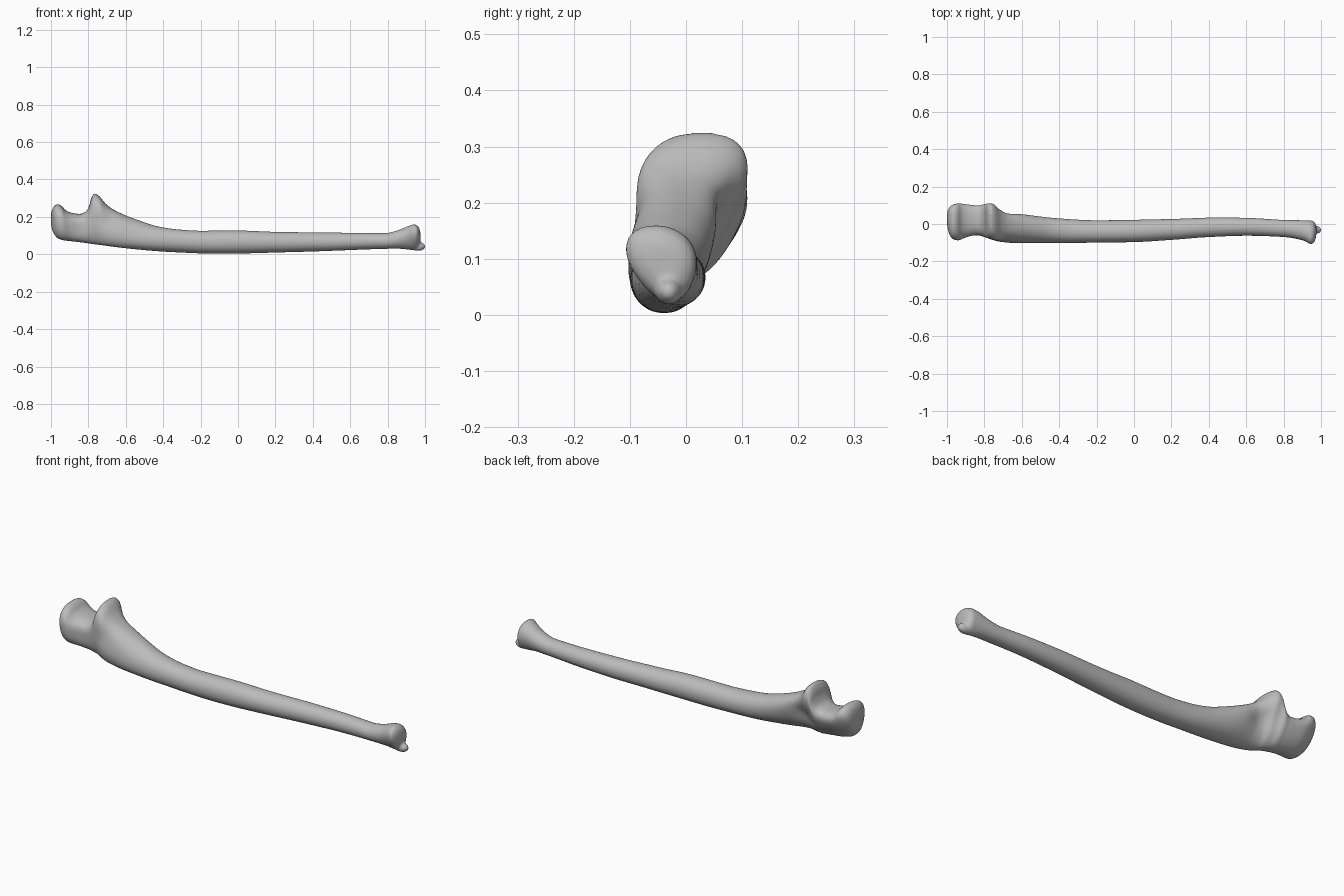
import bpy
import bmesh
from math import acos, cos, sin, pi, exp
from mathutils import Matrix, Vector

if "Cube" in bpy.data.objects:
    bpy.data.objects.remove(bpy.data.objects["Cube"], do_unlink=True)

START, END = -1.0, 0.975
STATIONS, SIDES = 220, 56

# Outlines along the length: (x, height) for top and bottom, (x, y) for both sides
TOP = [(-1, .20), (-.985, .255), (-.965, .268), (-.945, .26), (-.92, .235), (-.885, .221),
       (-.845, .216), (-.815, .228), (-.797, .255), (-.785, .30), (-.767, .325), (-.745, .314),
       (-.71, .273), (-.675, .245), (-.6, .208), (-.52, .178), (-.44, .152), (-.33, .134),
       (-.2, .126), (0, .127), (.2, .12), (.6, .115), (.78, .113), (.86, .13),
       (.91, .151), (.943, .16), (.962, .15), (.975, .11)]
BOTTOM = [(-1, .18), (-.985, .11), (-.95, .079), (-.85, .065), (-.74, .05), (-.58, .03),
          (-.36, .012), (-.1, .003), (.3, .012), (.85, .03), (.94, .022), (.975, .06)]
FRONT_SIDE = [(-1, .02), (-.97, -.08), (-.94, -.088), (-.9, -.075), (-.83, -.065), (-.79, -.075),
              (-.72, -.1), (-.6, -.103), (-.2, -.1), (0, -.097), (.2, -.085), (.4, -.07),
              (.6, -.063), (.8, -.07), (.9, -.087), (.948, -.108), (.975, -.05)]
BACK_SIDE = [(-1, .05), (-.975, .1), (-.94, .11), (-.83, .1), (-.79, .11), (-.76, .11),
             (-.72, .082), (-.68, .064), (-.6, .053), (-.4, .03), (-.2, .02), (.2, .027),
             (.45, .035), (.6, .033), (.8, .022), (.95, .018), (.975, -.02)]
# Cross-section character: sideways lean, widening to the top, squareness
LEAN = [(-1, .2), (-.8, .25), (-.65, .3), (-.3, 0), (.8, 0), (.95, -.25)]
TAPER = [(-1, .25), (-.77, .3), (-.5, 0), (.8, 0), (.93, .25)]
POWER = [(-1, 2.3), (-.77, 2.5), (-.5, 2.1), (.95, 2)]


def angle(x):
    """Length parameter that makes both ends close roundly."""
    t = 2 * (x - START) / (END - START) - 1
    return acos(-max(-1, min(1, t)))


def sample(profile, u):
    """Monotone cubic reading of a profile."""
    pts = [(angle(x), v) for x, v in profile]
    if u <= pts[0][0]:
        return pts[0][1]
    if u >= pts[-1][0]:
        return pts[-1][1]
    slopes = [(b[1] - a[1]) / (b[0] - a[0]) for a, b in zip(pts, pts[1:])]

    def tangent(i):
        if i == 0 or i == len(slopes):
            return slopes[min(i, len(slopes) - 1)]
        a, b = slopes[i - 1], slopes[i]
        return 2 * a * b / (a + b) if a * b > 0 else 0

    i = max(k for k in range(len(slopes)) if pts[k][0] <= u)
    h = pts[i + 1][0] - pts[i][0]
    t = (u - pts[i][0]) / h
    a, b = pts[i][1], pts[i + 1][1]
    blend = t * t * (3 - 2 * t)
    curve = t * (1 - t) * ((1 - t) * tangent(i) - t * tangent(i + 1)) * h
    return a + (b - a) * blend + curve


def signed_power(v, p):
    return (abs(v) ** p) * (1 if v >= 0 else -1)


def section(u):
    """One ring fitted inside the four outlines."""
    x = START + (END - START) * (1 - cos(u)) / 2
    lean, taper, power = (sample(p, u) for p in (LEAN, TAPER, POWER))
    ring = []
    for k in range(SIDES):
        a = 2 * pi * k / SIDES
        s = signed_power(sin(a), 2 / power)
        c = signed_power(cos(a), 2 / power)
        ring.append((c * (1 + taper * s) + lean * s, s))
    low, high = min(p[0] for p in ring), max(p[0] for p in ring)
    y0, y1 = sample(FRONT_SIDE, u), sample(BACK_SIDE, u)
    z0, z1 = sample(BOTTOM, u), sample(TOP, u)
    return [Vector((x, y0 + (y1 - y0) * (y - low) / (high - low),
                    z0 + (z1 - z0) * (s + 1) / 2)) for y, s in ring]


# Shaft with the hooked near end and the rounded far head
bm = bmesh.new()
rings = [[bm.verts.new(p) for p in section(pi * i / STATIONS)]
         for i in range(STATIONS + 1)]
for ring, following in zip(rings, rings[1:]):
    for k in range(SIDES):
        n = (k + 1) % SIDES
        bm.faces.new((ring[k], ring[n], following[n], following[k]))
bm.faces.new(rings[0])
bm.faces.new(rings[-1])

# Shallow hollows beside the hook: centre, radius, push
HOLLOWS = [((-.71, .08, .15), .06, (0, -.02, 0)),
           ((-.70, -.1, .19), .06, (0, .012, 0)),
           ((-.86, -.07, .14), .05, (0, .006, 0))]
for v in bm.verts:
    start = v.co.copy()
    for centre, radius, push in HOLLOWS:
        d = (start - Vector(centre)).length / radius
        v.co += Vector(push) * exp(-d * d)

# Small pointed knob under the far head
knob = Matrix.Translation((.962, -.031, .042)) @ Matrix.Diagonal((.04, .024, .024, 1))
bmesh.ops.create_uvsphere(bm, u_segments=24, v_segments=16, radius=1, matrix=knob)

bmesh.ops.recalc_face_normals(bm, faces=bm.faces)
mesh = bpy.data.meshes.new("forearm_bone")
bm.to_mesh(mesh)
bm.free()
bone = bpy.data.objects.new("forearm_bone", mesh)
bpy.context.collection.objects.link(bone)
bpy.context.view_layer.objects.active = bone
bone.select_set(True)

# Fuse the parts into one soft skin
remesh = bone.modifiers.new("fuse", "REMESH")
remesh.mode = "VOXEL"
remesh.voxel_size = 0.006
soften = bone.modifiers.new("soften", "SMOOTH")
soften.factor = 0.5
soften.iterations = 4
for name in ("fuse", "soften"):
    bpy.ops.object.modifier_apply(modifier=name)
bpy.ops.object.shade_smooth()

# Plain grey bone colour
grey = bpy.data.materials.new("bone_grey")
grey.use_nodes = True
colour = (.5, .5, .5, 1)
grey.diffuse_color = colour
grey.node_tree.nodes["Principled BSDF"].inputs["Base Color"].default_value = colour
bone.data.materials.clear()
bone.data.materials.append(grey)
